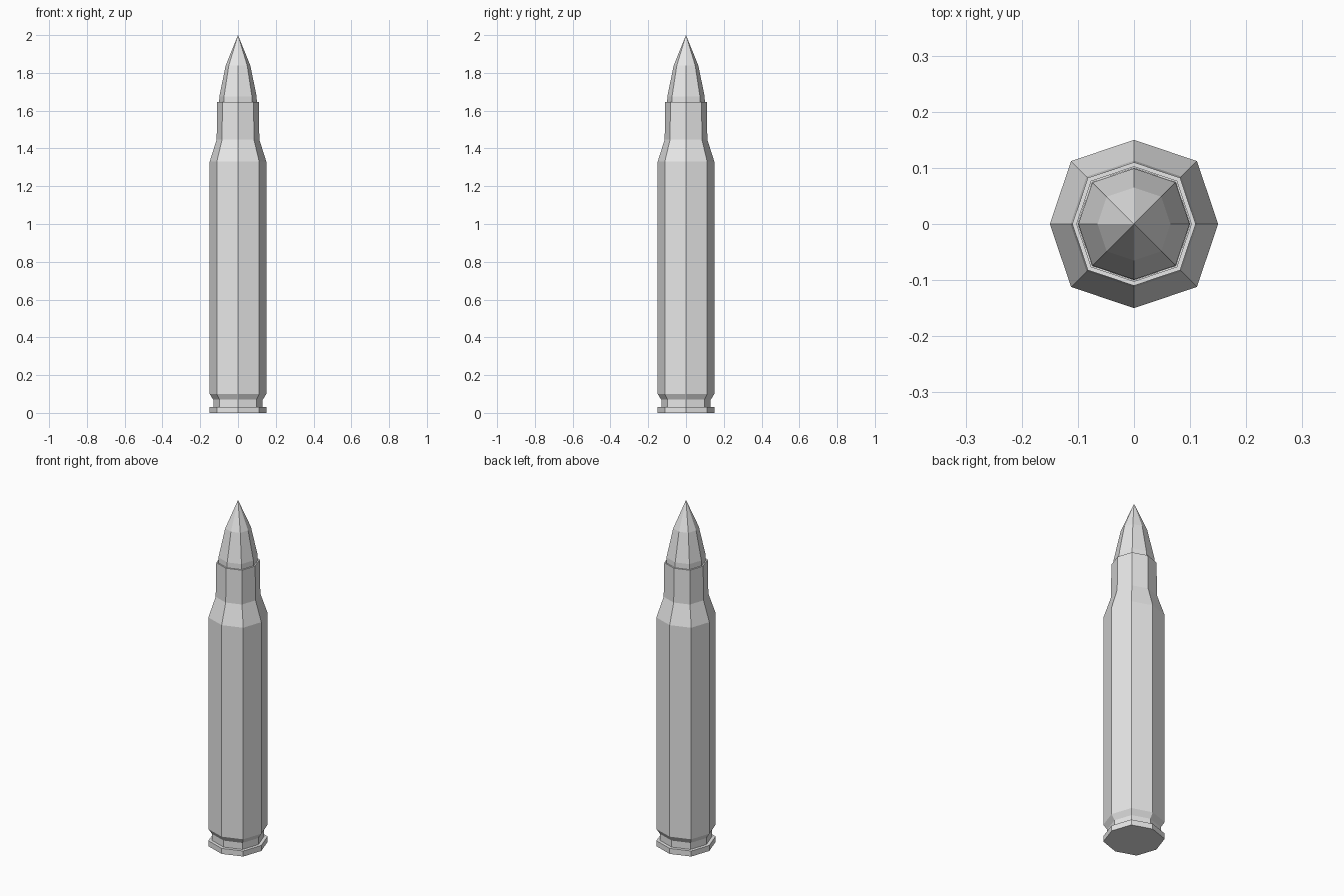
import bpy, bmesh, math

if "Cube" in bpy.data.objects:
    bpy.data.objects.remove(bpy.data.objects["Cube"])

# Single flat grey for everything
grey = bpy.data.materials.new("light_grey")
grey.diffuse_color = (0.8, 0.8, 0.8, 1)
grey.use_nodes = True
grey.node_tree.nodes["Principled BSDF"].inputs["Base Color"].default_value = grey.diffuse_color

SIDES = 8
DIAGONAL = 1.057  # the diagonal corners sit slightly further out


def lathe(name, profile):
    """Sweep (radius, z) points into an eight-sided solid, closed at both ends."""
    bm = bmesh.new()
    rings = []
    for r, z in profile:
        if r == 0:
            rings.append([bm.verts.new((0, 0, z))] * SIDES)
            continue
        ring = []
        for i in range(SIDES):
            a = 2 * math.pi * i / SIDES
            k = r * (DIAGONAL if i % 2 else 1)
            ring.append(bm.verts.new((k * math.cos(a), k * math.sin(a), z)))
        rings.append(ring)
    for low, high in zip(rings, rings[1:]):
        for i in range(SIDES):
            j = (i + 1) % SIDES
            corners = [low[i], low[j], high[j], high[i]]
            bm.faces.new(list(dict.fromkeys(corners)))
    if profile[0][0]:
        bm.faces.new(rings[0][::-1])
    if profile[-1][0]:
        bm.faces.new(rings[-1])
    bmesh.ops.recalc_face_normals(bm, faces=bm.faces)
    mesh = bpy.data.meshes.new(name)
    bm.to_mesh(mesh)
    bm.free()
    mesh.materials.append(grey)
    obj = bpy.data.objects.new(name, mesh)
    bpy.context.collection.objects.link(obj)
    return obj


# Casing: rim, extractor groove, body, shoulder, neck and open mouth
lathe("casing", [
    (0.15, 0), (0.15, 0.032), (0.131, 0.032), (0.131, 0.07),
    (0.15, 0.1), (0.15, 1.33), (0.113, 1.447), (0.11, 1.645),
    (0.102, 1.645), (0.102, 1.62),
])

# Pointed tip seated in the mouth
lathe("pointed_tip", [(0.1, 1.62), (0.099, 1.675), (0.065, 1.84), (0, 2.0)])
